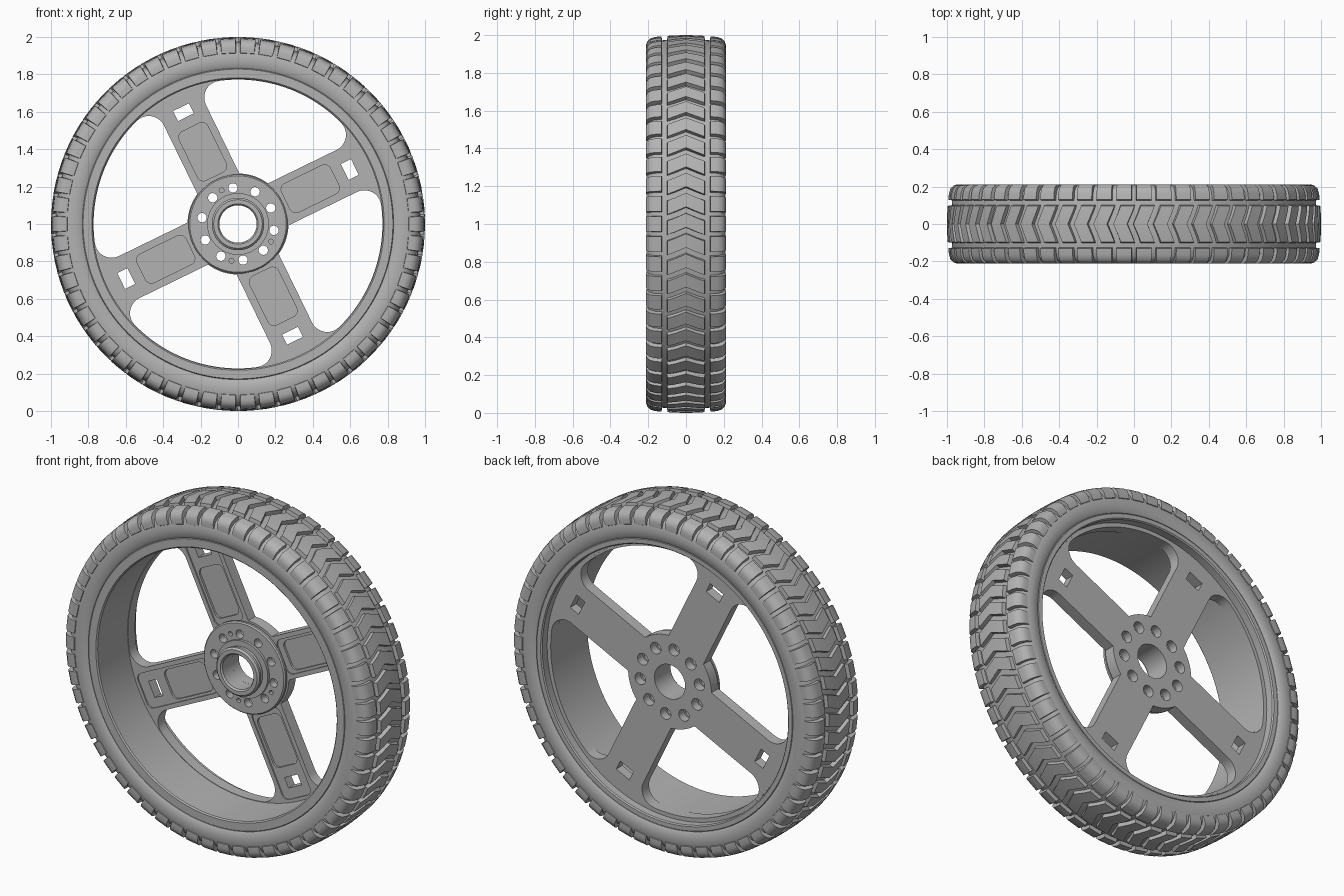
import bpy, bmesh, math
from math import sin, cos, pi, sqrt, atan2, radians

if "Cube" in bpy.data.objects:
    bpy.data.objects.remove(bpy.data.objects["Cube"])

grey = bpy.data.materials.new("plain grey")
GREY = (0.45, 0.45, 0.45, 1)
grey.use_nodes = True
grey.diffuse_color = GREY
bsdf = next(n for n in grey.node_tree.nodes if n.type == 'BSDF_PRINCIPLED')
bsdf.inputs["Base Color"].default_value = GREY

SPOKES = [radians(26 + 90 * k) for k in range(4)]
BOLTS = [radians(26 + 36 * k) for k in range(10)]
HALF_SPOKE = 0.125
LUGS = 58


def place(u, v, y, a=0.0):
    """Wheel-plane point (u, v) turned by a about the axle."""
    return (u * cos(a) - v * sin(a), y, 1 + u * sin(a) + v * cos(a))


def finish(name, bm):
    bmesh.ops.recalc_face_normals(bm, faces=bm.faces)
    mesh = bpy.data.meshes.new(name)
    bm.to_mesh(mesh)
    bm.free()
    mesh.materials.append(grey)
    ob = bpy.data.objects.new(name, mesh)
    bpy.context.collection.objects.link(ob)
    return ob


def smooth(ob, angle=32):
    ob.data.shade_smooth()
    ob.data.set_sharp_from_angle(angle=radians(angle))


def lathe(name, profile, steps=128):
    """Closed (radius, y) profile spun about the axle."""
    bm = bmesh.new()
    rings = [[bm.verts.new(place(r, 0, y, 2 * pi * i / steps)) for r, y in profile]
             for i in range(steps)]
    n = len(profile)
    for i in range(steps):
        p, q = rings[i], rings[(i + 1) % steps]
        for j in range(n):
            k = (j + 1) % n
            bm.faces.new((p[j], p[k], q[k], q[j]))
    return finish(name, bm)


def prism(bm, outline, y0, y1, a=0.0):
    """Extrude a wheel-plane outline between two depths."""
    lo = [bm.verts.new(place(u, v, y0, a)) for u, v in outline]
    hi = [bm.verts.new(place(u, v, y1, a)) for u, v in outline]
    bm.faces.new(lo)
    bm.faces.new(hi[::-1])
    n = len(outline)
    for i in range(n):
        bm.faces.new((lo[i], hi[i], hi[(i + 1) % n], lo[(i + 1) % n]))


def arc(cu, cv, r, a0, a1, n):
    return [(cu + r * cos(a0 + (a1 - a0) * i / n), cv + r * sin(a0 + (a1 - a0) * i / n))
            for i in range(n + 1)]


def circle(r, cu=0.0, n=32):
    return arc(cu, 0, r, 0, 2 * pi, n)[:-1]


def rounded_box(u0, u1, half, r):
    corners = [(u1 - r, half - r), (u0 + r, half - r), (u0 + r, r - half), (u1 - r, r - half)]
    return [p for i, (u, v) in enumerate(corners)
            for p in arc(u, v, r, i * pi / 2, (i + 1) * pi / 2, 6)]


def window(inner=0.27, outer=0.772, f=0.09):
    """Opening between two spokes, filleted where it meets the rim."""
    w = HALF_SPOKE
    cu = sqrt((outer - f) ** 2 - (w + f) ** 2)
    end = atan2(w + f, cu)
    start = math.asin(w / inner)
    side = arc(cu, w + f, f, -pi / 2, end, 10)
    rim_arc = arc(0, 0, outer, end, pi / 2 - end, 24)[1:-1]
    hub_arc = arc(0, 0, inner, pi / 2 - start, start, 10)
    return side + rim_arc + [(v, u) for u, v in reversed(side)] + hub_arc


def cut(ob, fill):
    """Subtract the solids that fill(bm) builds, then drop the cutter."""
    bm = bmesh.new()
    fill(bm)
    cutter = finish("cutter", bm)
    cutter.hide_render = True
    mod = ob.modifiers.new("cut", 'BOOLEAN')
    mod.operation, mod.solver, mod.object = 'DIFFERENCE', 'EXACT', cutter
    bpy.context.view_layer.update()
    result = bpy.data.meshes.new_from_object(ob.evaluated_get(bpy.context.evaluated_depsgraph_get()))
    ob.modifiers.clear()
    ob.data = result
    bpy.data.objects.remove(cutter)


# Tyre carcass: one half of the section, mirrored in y
half = [(0.832, 0.198), (0.845, 0.206), (0.88, 0.21), (0.915, 0.207), (0.945, 0.195),
        (0.965, 0.17), (0.973, 0.12), (0.977, 0.05)]
tyre = lathe("tyre", [(r, -y) for r, y in half] + half[::-1])
smooth(tyre)

# Rim barrel with a stepped lip at the back
rim = lathe("rim", [(0.775, -0.192), (0.782, -0.199), (0.828, -0.199), (0.834, -0.19),
                    (0.834, 0.19), (0.828, 0.199), (0.803, 0.199), (0.797, 0.192),
                    (0.797, 0.147), (0.775, 0.147)])
smooth(rim)

# Spoke plate with windows, slots, bolt holes and shallow front panels
bm = bmesh.new()
prism(bm, circle(0.785, n=128), 0.085, 0.15)
plate = finish("spoke_plate", bm)


def openings(bm):
    for a in SPOKES:
        prism(bm, window(), 0.0, 0.25, a)
        prism(bm, [(0.635, -0.047), (0.695, -0.047), (0.695, 0.047), (0.635, 0.047)], 0.0, 0.25, a)
    for a in BOLTS:
        prism(bm, circle(0.034, 0.195, 20), 0.0, 0.25, a)
    prism(bm, circle(0.1), 0.0, 0.25)


def panels(u0, u1, half_width, depth):
    def fill(bm):
        for a in SPOKES:
            prism(bm, rounded_box(u0, u1, half_width, 0.035), 0.05, 0.085 + depth, a)
    return fill


cut(plate, openings)
cut(plate, panels(0.25, 0.755, 0.1, 0.008))
cut(plate, panels(0.285, 0.575, 0.085, 0.02))
smooth(plate)

# Hub: grooved flange and stepped bearing boss
hub = lathe("hub", [(0.1, 0.1), (0.1, 0.0), (0.108, -0.01), (0.13, -0.01), (0.14, 0.0),
                    (0.14, 0.015), (0.132, 0.02), (0.132, 0.04), (0.165, 0.04), (0.165, 0.055),
                    (0.258, 0.055), (0.265, 0.062), (0.265, 0.075), (0.25, 0.078),
                    (0.25, 0.1)], 64)


def flange_holes(bm):
    for a in BOLTS:
        prism(bm, circle(0.025, 0.195, 20), 0.0, 0.2, a)
    for k in (1, 3, 4):
        prism(bm, circle(0.013, 0.2, 12), 0.0, 0.075, radians(44 + 72 * k))


cut(hub, flange_holes)
smooth(hub)


# Tread lugs: a section (y, radius, base y, base radius, turn) swept across the lug width
def tread(name, section, width, phase=0.0):
    bm = bmesh.new()
    pitch = 2 * pi / LUGS
    for i in range(LUGS):
        a = (i + phase) * pitch
        rows = []
        for y, r, by, br, turn in section:
            s, b = width / 2, width / 2 + 0.004
            rows.append([bm.verts.new(place(rad, 0, yy, a + turn + d)) for rad, yy, d in
                         ((br, by, -b), (r, y, -s), (r, y, s), (br, by, b))])
        for p, q in zip(rows, rows[1:]):
            for j in range(4):
                k = (j + 1) % 4
                bm.faces.new((p[j], p[k], q[k], q[j]))
        bm.faces.new(rows[0])
        bm.faces.new(rows[-1][::-1])
    smooth(finish(name, bm), 40)


tread("centre_chevrons", [(-0.097, 0.996, -0.103, 0.96, -0.02), (-0.06, 0.999, -0.06, 0.96, -0.006),
                          (0, 1.0, 0, 0.96, 0.02),
                          (0.06, 0.999, 0.06, 0.96, -0.006), (0.097, 0.996, 0.103, 0.96, -0.02)], 0.074)
for name, s in (("front_shoulder_lugs", -1), ("back_shoulder_lugs", 1)):
    tread(name, [(s * y, r, s * by, br, 0) for y, r, by, br in
                 ((0.13, 0.994, 0.124, 0.96), (0.165, 0.99, 0.15, 0.95), (0.19, 0.982, 0.165, 0.94),
                  (0.206, 0.965, 0.175, 0.93), (0.212, 0.945, 0.18, 0.92), (0.211, 0.915, 0.19, 0.905))],
          0.082)
